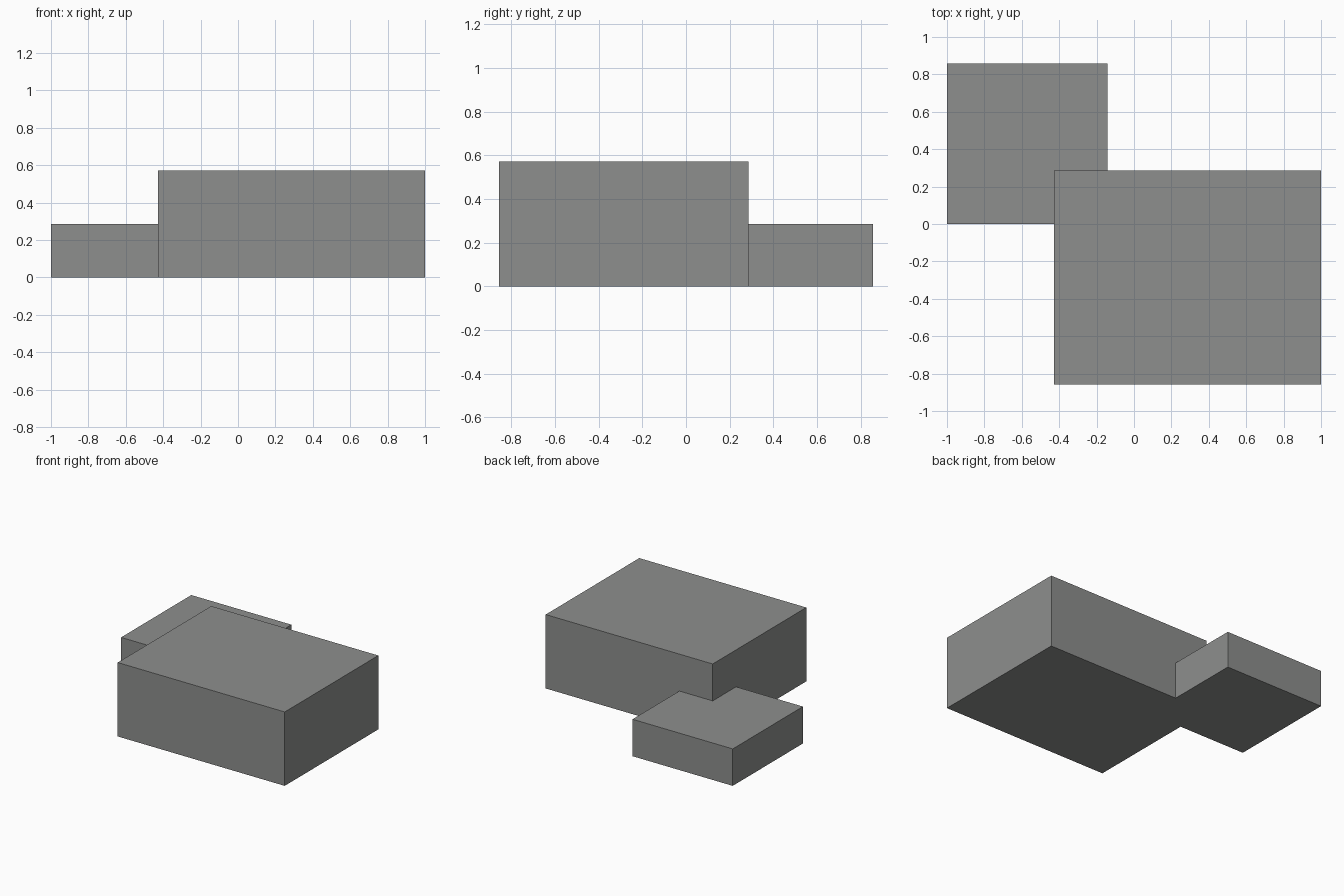
import bpy

if "Cube" in bpy.data.objects:
    bpy.data.objects.remove(bpy.data.objects["Cube"])

U = 1 / 7  # module: the whole model is 14 modules wide

grey = bpy.data.materials.new("grey")
grey.diffuse_color = (0.27, 0.275, 0.27, 1)
grey.use_nodes = True
grey.node_tree.nodes["Principled BSDF"].inputs["Base Color"].default_value = grey.diffuse_color


def block(name, lo, hi):
    """Box between two corners given in modules."""
    centre = [(a + b) / 2 * U for a, b in zip(lo, hi)]
    bpy.ops.mesh.primitive_cube_add(size=1, location=centre)
    ob = bpy.context.object
    ob.name = name
    ob.scale = [(b - a) * U for a, b in zip(lo, hi)]
    bpy.ops.object.transform_apply(location=True, rotation=False, scale=True)
    ob.data.materials.append(grey)
    return ob


# Low rear block and tall main block, overlapping at one corner
low = block("low_block", (-7, 0, 0), (-1, 6, 2))
main = block("main_block", (-3, -6, 0), (7, 2, 4))

# Fuse both into one solid
union = main.modifiers.new("fuse", 'BOOLEAN')
union.operation = 'UNION'
union.solver = 'EXACT'
union.object = low
bpy.context.view_layer.objects.active = main
bpy.ops.object.modifier_apply(modifier=union.name)
bpy.data.objects.remove(low)
main.name = "joined_blocks"
